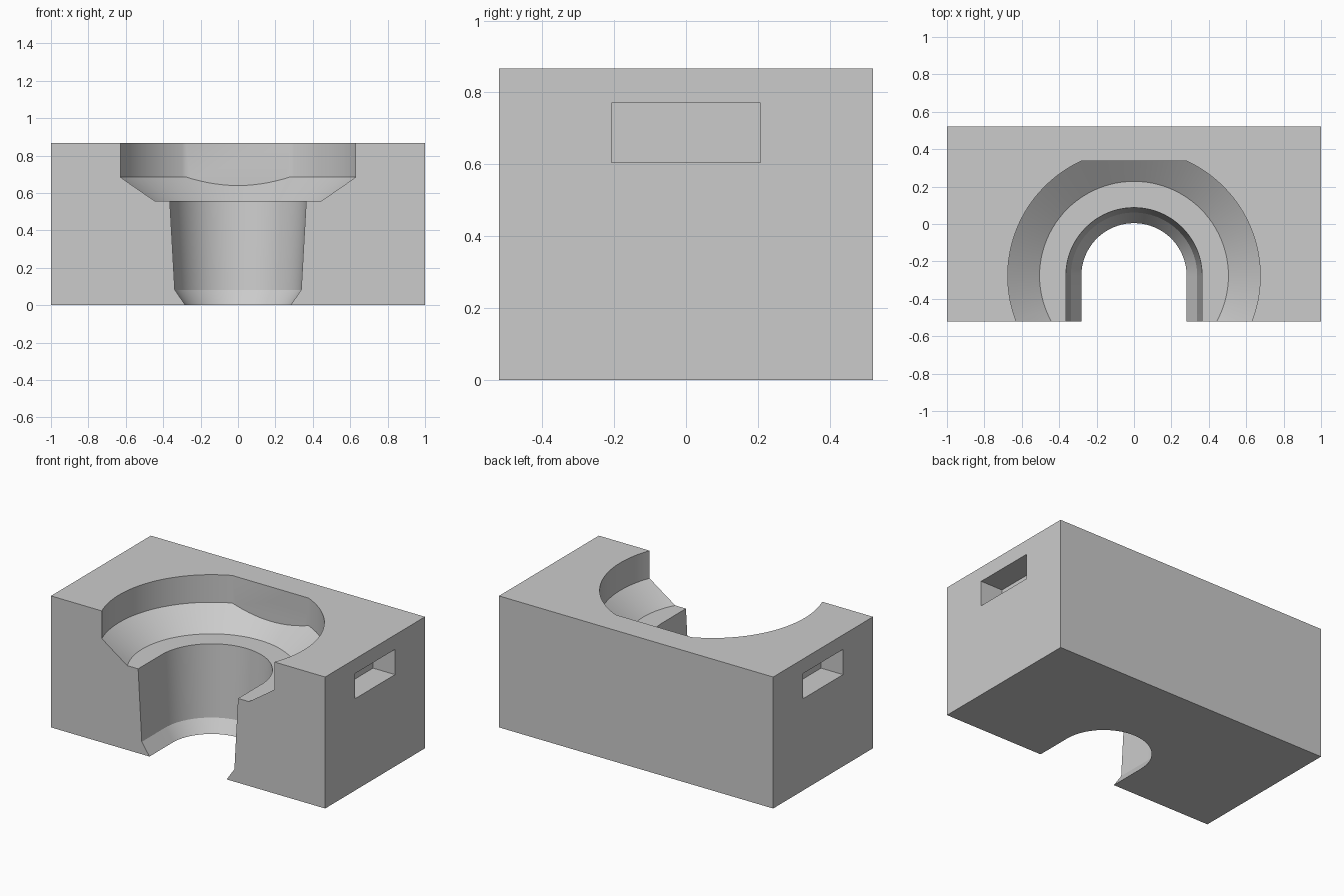
import bpy, bmesh, math
from mathutils import Vector

cube = bpy.data.objects.get("Cube")
if cube:
    bpy.data.objects.remove(cube, do_unlink=True)

WIDTH, DEPTH, HEIGHT = 2.0, 1.04, 0.867
CENTRE_Y = -0.277      # shared axis of the bowl and the slot
SEGMENTS = 96

grey = bpy.data.materials.new("plain_grey")
grey.use_nodes = True
colour = (0.6, 0.6, 0.6, 1)
grey.diffuse_color = colour
grey.node_tree.nodes["Principled BSDF"].inputs["Base Color"].default_value = colour


def to_object(name, bm):
    bmesh.ops.recalc_face_normals(bm, faces=bm.faces)
    mesh = bpy.data.meshes.new(name)
    bm.to_mesh(mesh)
    bm.free()
    mesh.materials.append(grey)
    obj = bpy.data.objects.new(name, mesh)
    bpy.context.collection.objects.link(obj)
    return obj


def box(name, size, centre):
    bm = bmesh.new()
    bmesh.ops.create_cube(bm, size=1)
    for v in bm.verts:
        v.co = Vector(a * s + c for a, s, c in zip(v.co, size, centre))
    return to_object(name, bm)


def loft(outline, levels):
    """Stack outline(radius) at each (radius, z) level and close both ends."""
    bm = bmesh.new()
    rings = [[bm.verts.new((x, y, z)) for x, y in outline(r)] for r, z in levels]
    for low, high in zip(rings, rings[1:]):
        for i in range(len(low)):
            j = (i + 1) % len(low)
            bm.faces.new((low[i], low[j], high[j], high[i]))
    bm.faces.new(rings[0])
    bm.faces.new(rings[-1])
    return bm


def arc(radius, sweep, steps):
    return [(radius * math.cos(sweep * i / steps),
             CENTRE_Y + radius * math.sin(sweep * i / steps)) for i in range(steps + 1)]


def circle(radius):
    return arc(radius, 2 * math.pi, SEGMENTS)[:-1]


def arch(radius):
    return [(radius, -0.7)] + arc(radius, math.pi, SEGMENTS // 2) + [(-radius, -0.7)]


# Solid block
block = box("block", (WIDTH, DEPTH, HEIGHT), (0, 0, HEIGHT / 2))

# Wide bowl with a conical floor and a flat rear wall
bm = loft(circle, [(0.505, 0.556), (0.675, 0.685), (0.675, 1.0)])
bmesh.ops.bisect_plane(bm, geom=bm.verts[:] + bm.edges[:] + bm.faces[:],
                       plane_co=(0, 0.338, 0), plane_no=(0, 1, 0), clear_outer=True)
bmesh.ops.holes_fill(bm, edges=[e for e in bm.edges if e.is_boundary], sides=0)
cutters = [to_object("bowl_cutter", bm)]

# Tapered arch slot with a chamfered lower lip
cutters.append(to_object("slot_cutter", loft(
    arch, [(0.254, -0.04), (0.338, 0.082), (0.367, 0.6)])))

# Shallow grip pocket in each end
for side, sign in (("left", 1), ("right", -1)):
    cutters.append(box(side + "_pocket_cutter", (0.32, 0.415, 0.166), (sign, 0, 0.688)))

# Cut everything from the block, then drop the cutters
for cutter in cutters:
    cutter.hide_render = True
    mod = block.modifiers.new(cutter.name, "BOOLEAN")
    mod.operation = "DIFFERENCE"
    mod.solver = "EXACT"
    mod.object = cutter
evaluated = block.evaluated_get(bpy.context.evaluated_depsgraph_get())
result = bpy.data.meshes.new_from_object(evaluated)
block.modifiers.clear()
block.data = result
for cutter in cutters:
    bpy.data.objects.remove(cutter, do_unlink=True)
result.materials.clear()
result.materials.append(grey)
for face in result.polygons:
    face.material_index = 0

# Smooth curved walls, crisp edges
bpy.ops.object.select_all(action="DESELECT")
block.select_set(True)
bpy.context.view_layer.objects.active = block
bpy.ops.object.shade_smooth_by_angle(angle=math.radians(25))
